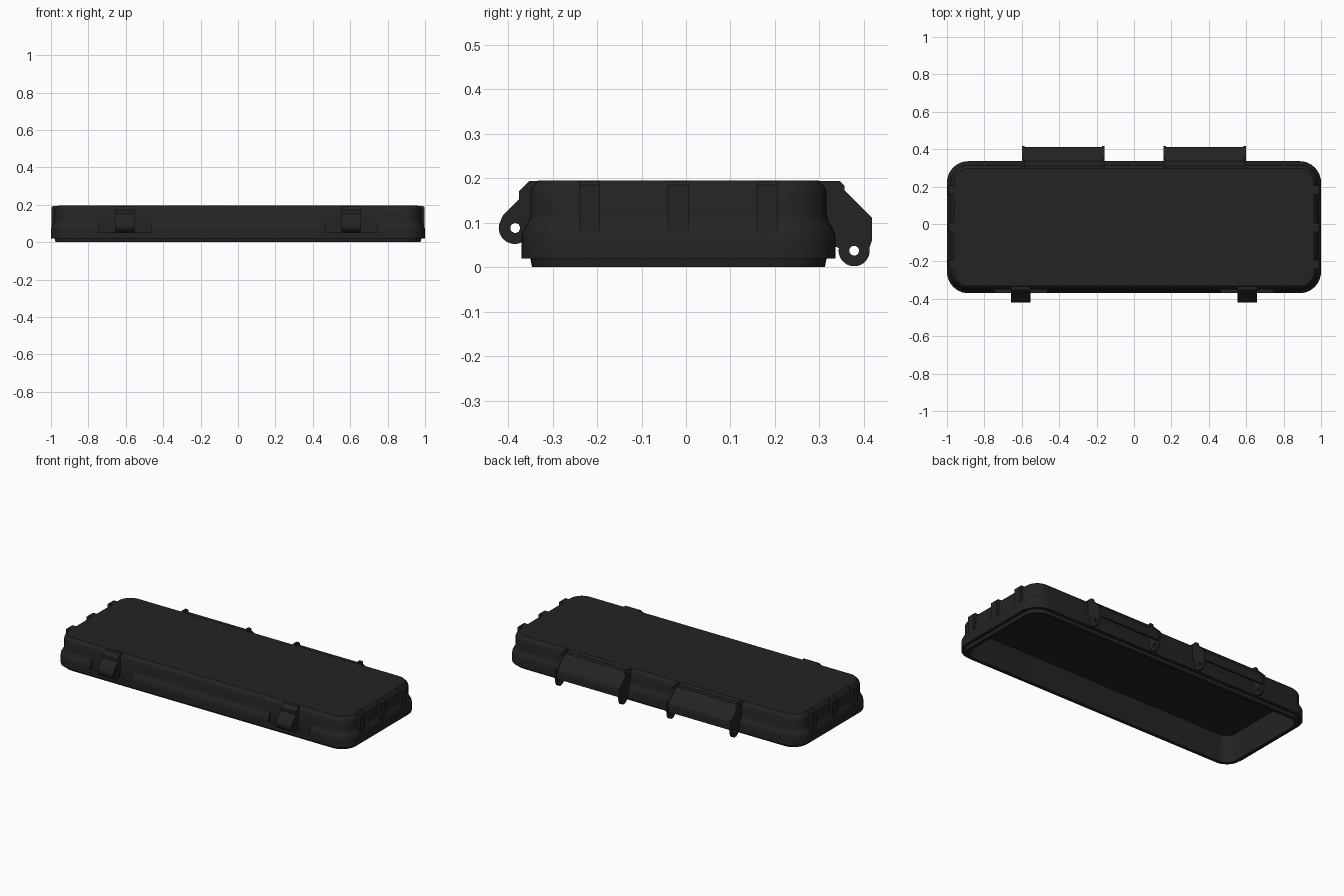
import bpy, bmesh, math
from mathutils import Matrix

if "Cube" in bpy.data.objects:
    bpy.data.objects.remove(bpy.data.objects["Cube"])

black = bpy.data.materials.new("black plastic")
black.diffuse_color = (0.017, 0.017, 0.017, 1)
black.use_nodes = True
black.node_tree.nodes["Principled BSDF"].inputs["Base Color"].default_value = black.diffuse_color

CY = -0.017          # depth centre of the shell
HX, HY, R = 1.0, 0.353, 0.115


def finish(bm, name):
    bmesh.ops.recalc_face_normals(bm, faces=bm.faces)
    me = bpy.data.meshes.new(name)
    bm.to_mesh(me)
    bm.free()
    ob = bpy.data.objects.new(name, me)
    bpy.context.collection.objects.link(ob)
    me.materials.append(black)
    return ob


def activate(ob):
    bpy.ops.object.select_all(action='DESELECT')
    ob.select_set(True)
    bpy.context.view_layer.objects.active = ob


def smooth(ob):
    activate(ob)
    bpy.ops.object.shade_smooth_by_angle(angle=math.radians(30))


def cut(ob, cutter):
    activate(ob)
    m = ob.modifiers.new("cut", 'BOOLEAN')
    m.operation, m.solver, m.object = 'DIFFERENCE', 'EXACT', cutter
    bpy.ops.object.modifier_apply(modifier=m.name)
    bpy.data.objects.remove(cutter)


def box(name, x0, x1, y0, y1, z0, z1):
    bm = bmesh.new()
    bmesh.ops.create_cube(bm, size=1)
    for v in bm.verts:
        v.co = ((x0 + x1) / 2 + v.co.x * (x1 - x0),
                (y0 + y1) / 2 + v.co.y * (y1 - y0),
                (z0 + z1) / 2 + v.co.z * (z1 - z0))
    return finish(bm, name)


def prism(name, pts, a, b, axis='x'):
    """Extrude a side profile from a to b along x (points y,z) or y (points x,z)."""
    bm = bmesh.new()
    place = (lambda p, t: (t, *p)) if axis == 'x' else (lambda p, t: (p[0], t, p[1]))
    v0 = [bm.verts.new(place(p, a)) for p in pts]
    v1 = [bm.verts.new(place(p, b)) for p in pts]
    bm.faces.new(v0)
    bm.faces.new(v1)
    for i in range(len(pts)):
        j = (i + 1) % len(pts)
        bm.faces.new((v0[i], v0[j], v1[j], v1[i]))
    return finish(bm, name)


def pin_hole(ob, x, y, z, r=0.011):
    bm = bmesh.new()
    bmesh.ops.create_cone(bm, cap_ends=True, segments=24, radius1=r, radius2=r, depth=0.3,
                          matrix=Matrix.Translation((x, y, z)) @ Matrix.Rotation(math.pi / 2, 4, 'Y'))
    cut(ob, finish(bm, "pin_cutter"))


def arc(cy, cz, r, a0, a1, n=12):
    return [(cy + r * math.cos(math.radians(a0 + (a1 - a0) * i / n)),
             cz + r * math.sin(math.radians(a0 + (a1 - a0) * i / n))) for i in range(n + 1)]


# Hollow lid shell: rounded rectangle rings (inset, height) from cavity ceiling to top
rings = [(0.055, 0.165), (0.045, 0.0), (0.024, 0.0), (0.020, 0.019), (0.0, 0.019),
         (0.0, 0.068), (0.002, 0.078), (0.007, 0.088), (0.014, 0.100), (0.018, 0.109),
         (0.020, 0.120), (0.020, 0.171), (0.024, 0.180), (0.038, 0.195)]
bm = bmesh.new()
loops = []
for d, z in rings:
    r = R - d
    loop = []
    for k, (sx, sy) in enumerate([(1, 1), (-1, 1), (-1, -1), (1, -1)]):
        for i in range(11):
            a = math.pi / 2 * (k + i / 10)
            loop.append(bm.verts.new((sx * (HX - R) + r * math.cos(a),
                                      CY + sy * (HY - R) + r * math.sin(a), z)))
    loops.append(loop)
bm.faces.new(loops[0])
bm.faces.new(loops[-1])
for la, lb in zip(loops, loops[1:]):
    for i in range(len(la)):
        j = (i + 1) % len(la)
        bm.faces.new((la[i], la[j], lb[j], lb[i]))
shell = finish(bm, "lid_shell")

# Recesses in the front flare around each latch lug
for s in (-1, 1):
    cut(shell, box("recess_cutter", s * 0.605 - 0.14, s * 0.605 + 0.14,
                   -0.5, CY - HY + 0.0205, 0.055, 0.113))
smooth(shell)

# Grip ribs on both short ends
for s in (-1, 1):
    pts = [(s * 0.94, 0.194), (s * 0.988, 0.194), (s * 0.998, 0.185),
           (s * 0.998, 0.07), (s * 0.965, 0.07)]
    for y in (-0.217, -0.018, 0.182):
        prism("grip_rib", pts, y - 0.024, y + 0.024, 'y')

# Latch lugs on the front
lug = ([(-0.32, 0.194), (-0.352, 0.194), (-0.375, 0.171), (-0.375, 0.153), (-0.411, 0.117)]
       + arc(-0.385, 0.088, 0.036, 150, 335) + [(-0.346, 0.115), (-0.32, 0.125)])
for s in (-1, 1):
    ob = prism("latch_lug", lug, s * 0.605 - 0.052, s * 0.605 + 0.052)
    pin_hole(ob, s * 0.605, -0.384, 0.088)
    smooth(ob)

# Hinges on the back: two pierced ears joined by a bent cover
ear = ([(0.29, 0.194), (0.345, 0.194), (0.356, 0.183), (0.356, 0.173), (0.418, 0.111),
        (0.418, 0.06)] + arc(0.378, 0.037, 0.035, 10, -190, 16)
       + [(0.325, 0.05), (0.29, 0.1)])
cover = [(0.29, 0.183), (0.338, 0.183), (0.350, 0.171), (0.405, 0.116), (0.411, 0.107),
         (0.413, 0.098), (0.413, 0.055), (0.401, 0.055), (0.401, 0.095), (0.396, 0.105),
         (0.340, 0.160), (0.29, 0.160)]
for s in (-1, 1):
    c = s * 0.378
    for e in (-1, 1):
        x = c + e * 0.214
        ob = prism("hinge_ear", ear, x - 0.007, x + 0.007)
        pin_hole(ob, x, 0.378, 0.037)
        smooth(ob)
    smooth(prism("hinge_cover", cover, c - 0.209, c + 0.209))
